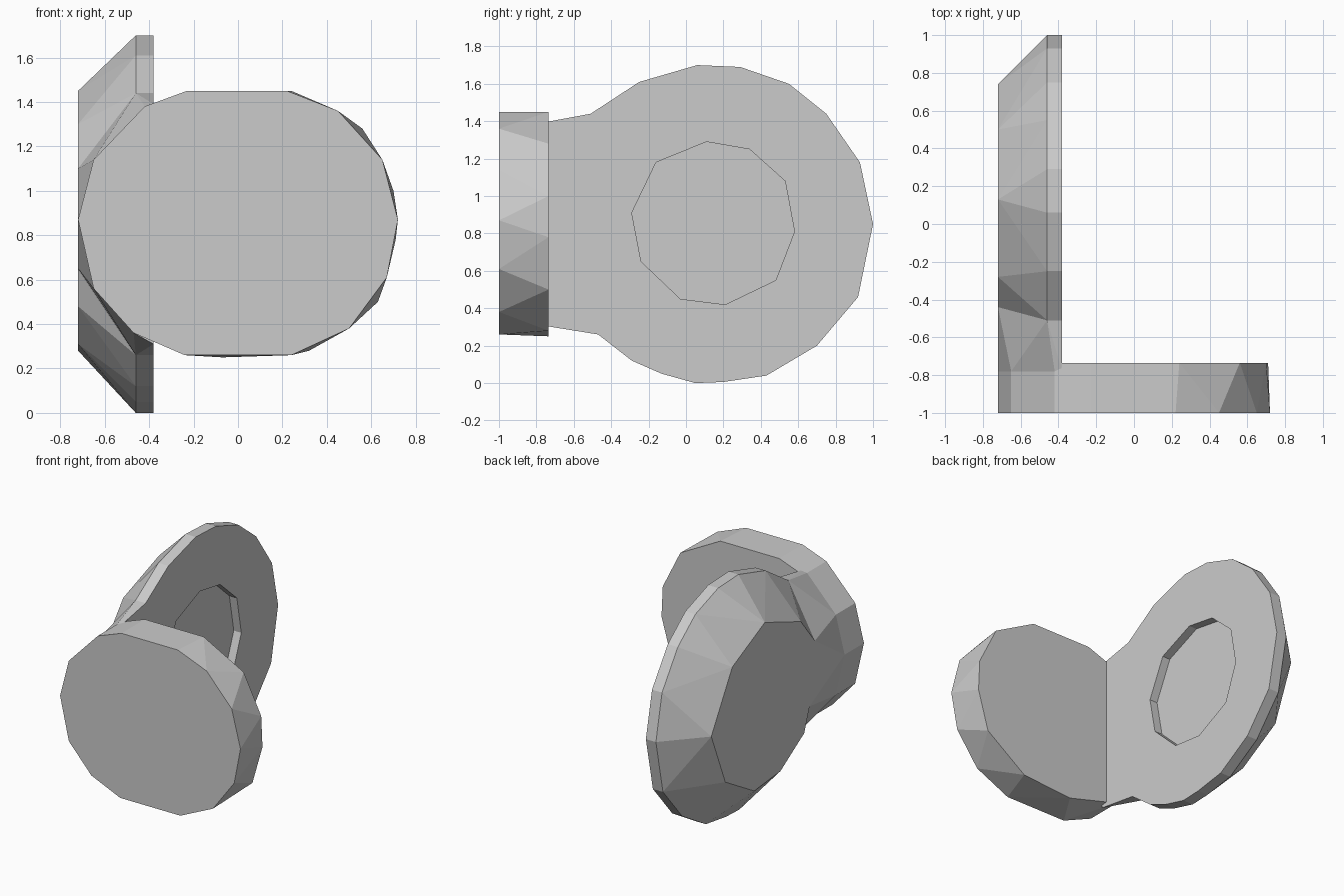
import bpy, bmesh

if "Cube" in bpy.data.objects:
    bpy.data.objects.remove(bpy.data.objects["Cube"])


def hull(name, points):
    """Convex faceted solid around a set of points."""
    bm = bmesh.new()
    for p in points:
        bm.verts.new(p)
    res = bmesh.ops.convex_hull(bm, input=bm.verts)
    loose = {g for g in res["geom_interior"] + res["geom_unused"]
             if isinstance(g, bmesh.types.BMVert)}
    bmesh.ops.delete(bm, geom=list(loose), context='VERTS')
    bmesh.ops.dissolve_limit(bm, angle_limit=0.01, verts=bm.verts, edges=bm.edges)
    bmesh.ops.recalc_face_normals(bm, faces=bm.faces)
    mesh = bpy.data.meshes.new(name)
    bm.to_mesh(mesh)
    bm.free()
    ob = bpy.data.objects.new(name, mesh)
    bpy.context.collection.objects.link(ob)
    return ob


def at_x(x, profile):
    return [(x, y, z) for y, z in profile]


def at_y(y, profile):
    return [(x, y, z) for x, z in profile]


def boolean(target, other, operation):
    mod = target.modifiers.new(operation.lower(), 'BOOLEAN')
    mod.operation = operation
    mod.solver = 'EXACT'
    mod.object = other
    bpy.context.view_layer.objects.active = target
    bpy.ops.object.modifier_apply(modifier=mod.name)
    bpy.data.objects.remove(other)


# Upright side disc: wide inner rim, bevelled down to a smaller outer face
rim = [(-.51, 1.44), (-.25, 1.61), (.06, 1.70), (.29, 1.69), (.55, 1.60),
       (.75, 1.44), (.93, 1.18), (1.0, .85), (.92, .46), (.70, .20),
       (.43, .04), (.2, .006), (.05, 0), (-.13, .05), (-.29, .12), (-.47, .26)]
outer = [(.13, 1.45), (-.28, 1.30), (-.44, 1.10), (-.46, .87), (-.32, .48),
         (-.05, .31), (.25, .28), (.58, .47), (.74, .86), (.50, 1.27)]
bracket = hull("bracket", at_x(-.38, rim) + at_x(-.46, rim) + at_x(-.72, outer))

# Front oval plate
left = [(-.23, 1.45), (-.42, 1.38), (-.65, 1.14), (-.72, .87), (-.65, .56),
        (-.47, .36)]
front = left + [(-.24, .26), (.24, .26), (.5, .38), (.67, .61), (.72, .87),
                (.65, 1.14), (.45, 1.36), (.22, 1.45)]
back = left + [(-.07, .25), (.32, .28), (.63, .5), (.71, .78), (.70, 1.0),
               (.56, 1.28), (.24, 1.45)]
plate = hull("front_plate", at_y(-1, front) + at_y(-.735, back))

# Neck joining plate and disc
neck_root = left[1:] + [(-.38, 1.39), (-.38, .31)]
neck_end = [rim[0], rim[-1], (-.3, 1.3), (-.3, .4)]
neck = hull("neck", at_y(-.78, neck_root) + at_x(-.38, neck_end)
            + at_x(-.46, neck_end) + at_x(-.72, outer[2:4] + [(-.38, .65)]))

boolean(bracket, neck, 'UNION')
boolean(bracket, plate, 'UNION')

# Shallow recess in the inner face of the side disc
recess = [(.11, 1.29), (.34, 1.25), (.53, 1.08), (.58, .81), (.48, .55),
          (.21, .42), (-.03, .45), (-.24, .65), (-.29, .91), (-.16, 1.18)]
cutter = hull("recess_cutter", at_x(-.44, recess) + at_x(-.3, recess))
boolean(bracket, cutter, 'DIFFERENCE')
